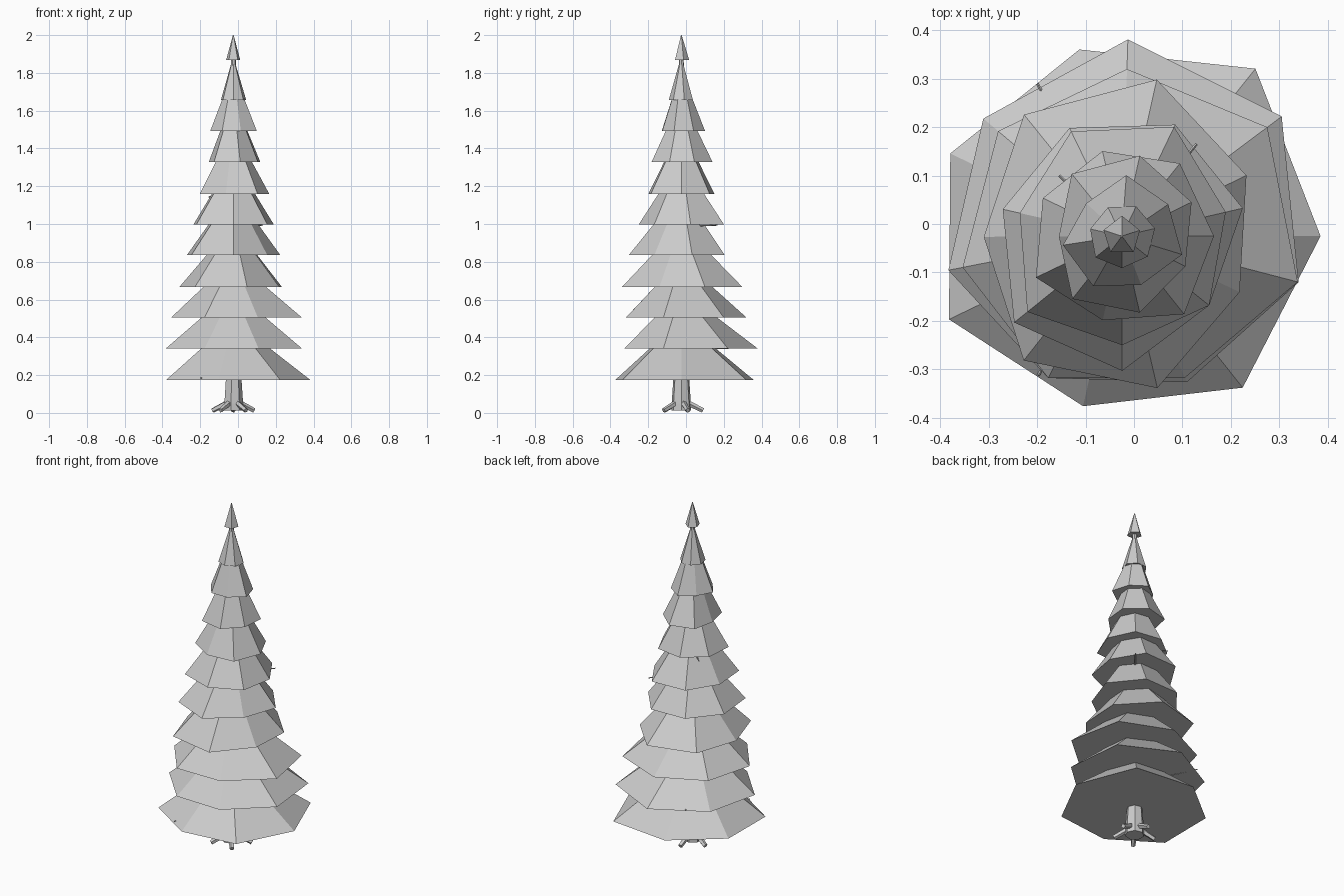
import bpy, bmesh, math
from mathutils import Vector

if "Cube" in bpy.data.objects:
    bpy.data.objects.remove(bpy.data.objects["Cube"])

CX = CY = -0.025      # trunk axis


def finish(bm, name, color):
    bmesh.ops.recalc_face_normals(bm, faces=bm.faces)
    mesh = bpy.data.meshes.new(name)
    bm.to_mesh(mesh)
    bm.free()
    mesh.materials.append(color) if color else None
    ob = bpy.data.objects.new(name, mesh)
    bpy.context.collection.objects.link(ob)
    return ob


def loft(name, rings, color=None):
    """Skin a stack of equally sized point rings, capped at both ends."""
    bm = bmesh.new()
    vs = [[bm.verts.new(p) for p in r] for r in rings]
    n = len(vs[0])
    for a, b in zip(vs, vs[1:]):
        for i in range(n):
            j = (i + 1) % n
            bm.faces.new((a[i], a[j], b[j], b[i]))
    bm.faces.new(vs[0][::-1])
    bm.faces.new(vs[-1])
    return finish(bm, name, color)


def ring(radii, phase, z):
    n = len(radii)
    return [(CX + r * math.cos(math.radians(phase + 360 * i / n)),
             CY + r * math.sin(math.radians(phase + 360 * i / n)), z)
            for i, r in enumerate(radii)]


def stick(name, p, q, r0, r1, sides=5):
    p, q = Vector(p), Vector(q)
    d = (q - p).normalized()
    u = d.cross(Vector((0, 0, 1))).normalized()
    v = u.cross(d)
    ts = [2 * math.pi * i / sides for i in range(sides)]
    loft(name, [[c + (u * math.cos(t) + v * math.sin(t)) * r for t in ts]
                for c, r in ((p, r0), (q, r1))])


# Foliage tiers: base z, height, first corner angle, corner radii
TIERS = [
    (0.173, 0.31, 0, (.41, .442, .395, .393, .396, .36, .40)),
    (0.34, 0.30, -14.6, (.377, .412, .406, .375, .365, .33, .33)),
    (0.505, 0.30, -14.6, (.375, .375, .345, .335, .335, .33, .32)),
    (0.667, 0.32, 26, (.286, .331, .322, .285, .327, .322, .269)),
    (0.835, 0.33, 13, (.256, .255, .248, .252, .285, .278, .23)),
    (0.998, 0.33, 13, (.22, .25, .24, .216, .25, .225, .23)),
    (1.16, 0.33, 0, (.19, .192, .18, .181, .197, .178, .206)),
    (1.327, 0.32, 26, (.16, .17, .165, .13, .165, .162, .145)),
    (1.493, 0.29, -17, (.13, .116, .126, .10, .123, .119, .108)),
    (1.657, 0.19, 13, (.07, .068, .066, .067, .07, .066, .068)),
    (1.867, 0.133, 18, (.039, .042, .04, .04, .041)),
]
for k, (z, h, phase, radii) in enumerate(TIERS):
    top = 0.002 if k == len(TIERS) - 1 else 0.012
    loft(f"foliage_tier_{k + 1}",
         [ring(radii, phase, z), ring([top] * len(radii), phase, z + h)])

# Trunk, tapering up into the top tier
loft("trunk", [ring([r] * 7, 0, z) for r, z in
               ((.052, .012), (.052, .05), (.042, .2), (.03, .9), (.013, 1.88))])

# Roots
for i in range(5):
    a = math.radians(18 + 72 * i)
    c, s = math.cos(a), math.sin(a)
    stick(f"root_{i + 1}", (CX + .03 * c, CY + .03 * s, .055),
          (CX + .115 * c, CY + .115 * s, .013), .016, .013)

# Thin twigs poking out under the tiers
TWIGS = [(239, .335, .19), (119, .36, .35), (51, .245, 1.0), (136, .18, 1.15)]
for i, (deg, r, z) in enumerate(TWIGS):
    a = math.radians(deg)
    stick(f"twig_{i + 1}", (CX, CY, z - .01),
          (CX + r * math.cos(a), CY + r * math.sin(a), z - .006), .006, .003, 4)
